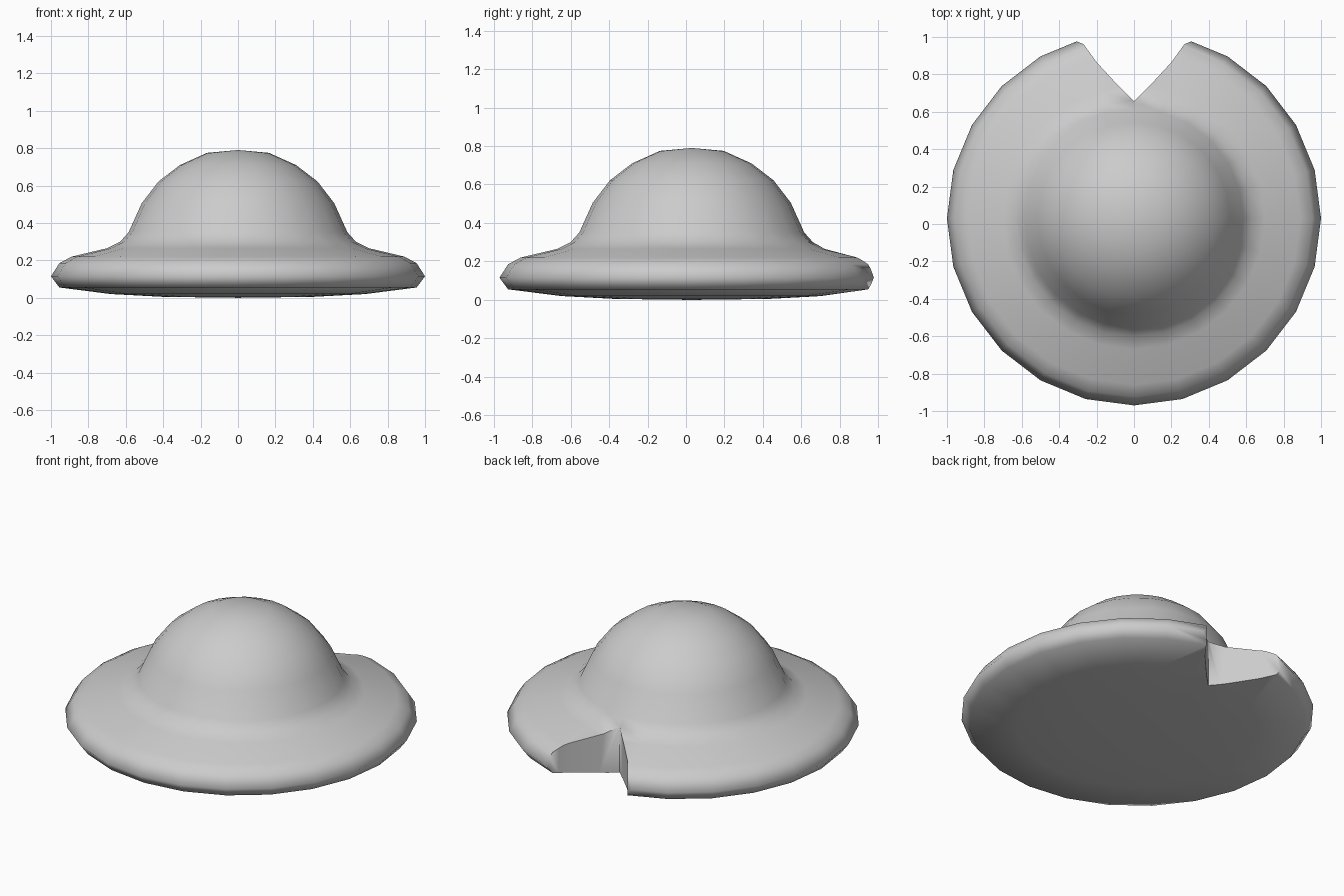
import bpy, bmesh
from math import radians, tau
from mathutils import Vector

if "Cube" in bpy.data.objects:
    bpy.data.objects.remove(bpy.data.objects["Cube"])

CENTER_Y = 0.03
SIDES = 24


def make_object(name, bm):
    bmesh.ops.recalc_face_normals(bm, faces=bm.faces)
    mesh = bpy.data.meshes.new(name)
    bm.to_mesh(mesh)
    bm.free()
    obj = bpy.data.objects.new(name, mesh)
    bpy.context.collection.objects.link(obj)
    return obj


# Domed hat: radius / height profile spun around the vertical axis
profile = [(0, 0), (0.4, 0.005), (0.68, 0.02), (0.955, 0.055), (1.0, 0.115),
           (0.955, 0.185), (0.89, 0.22), (0.70, 0.265), (0.63, 0.30),
           (0.585, 0.35), (0.515, 0.505), (0.425, 0.622), (0.31, 0.71),
           (0.165, 0.775), (0, 0.79)]
bm = bmesh.new()
verts = [bm.verts.new((r, CENTER_Y, z)) for r, z in profile]
edges = [bm.edges.new(pair) for pair in zip(verts, verts[1:])]
bmesh.ops.spin(bm, geom=verts + edges, cent=(0, CENTER_Y, 0), axis=(0, 0, 1),
               angle=tau, steps=SIDES)
bmesh.ops.remove_doubles(bm, verts=bm.verts, dist=0.0005)
hat = make_object("domed_brim_hat", bm)

# V-shaped notch at the back of the brim
half = [(0.08, 0.735), (0.2, 0.865), (0.27, 0.962), (0.31, 0.978), (0.4, 1.2)]
outline = [(0, 0.655)] + half + [(-x, y) for x, y in reversed(half)]
bm = bmesh.new()
face = bm.faces.new([bm.verts.new((x, y, -0.5)) for x, y in outline])
ext = bmesh.ops.extrude_face_region(bm, geom=[face])
bmesh.ops.translate(bm, vec=Vector((0, 0, 1.5)),
                    verts=[g for g in ext["geom"] if isinstance(g, bmesh.types.BMVert)])
# close the underside if the extrusion removed it
bmesh.ops.holes_fill(bm, edges=[e for e in bm.edges if e.is_boundary], sides=0)
cutter = make_object("notch_cutter", bm)
cutter.hide_render = True

cut = hat.modifiers.new("notch", "BOOLEAN")
cut.operation = "DIFFERENCE"
cut.solver = "EXACT"
cut.object = cutter
bpy.context.view_layer.objects.active = hat
hat.select_set(True)
bpy.ops.object.modifier_apply(modifier=cut.name)
bpy.data.objects.remove(cutter)

# Smooth dome and rim, crisp notch
bpy.ops.object.shade_smooth_by_angle(angle=radians(72))
